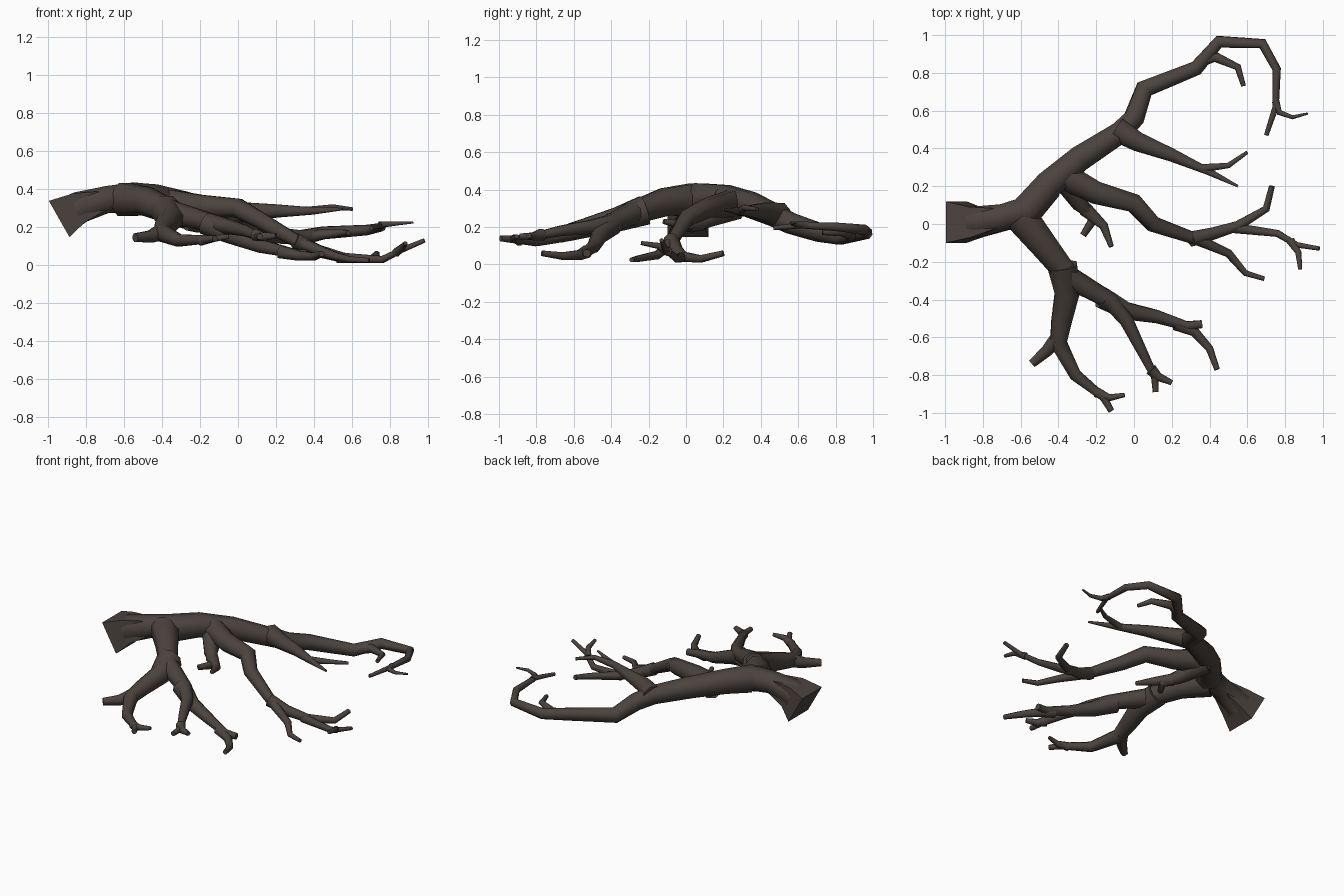
import bpy
import bmesh
from math import cos, sin, pi
from mathutils import Vector

cube = bpy.data.objects.get("Cube")
if cube:
    bpy.data.objects.remove(cube, do_unlink=True)

# Single dark bark colour
bark = bpy.data.materials.new("dark_bark")
bark.use_nodes = True
bark_colour = (0.07, 0.055, 0.047, 1)
bark.diffuse_color = bark_colour
shader = bark.node_tree.nodes["Principled BSDF"]
shader.inputs["Base Color"].default_value = bark_colour
shader.inputs["Roughness"].default_value = 0.9


def tapered_radii(points, thick, thin):
    """Radius at every point, shrinking along the path, fastest near its root."""
    travelled = [0.0]
    for start, end in zip(points, points[1:]):
        travelled.append(travelled[-1] + (end - start).length)
    return [thick + (thin - thick) * (d / travelled[-1]) ** 0.85 for d in travelled]


def limb(name, path, thick=None, thin=None, radii=None, sides=8):
    """Sweep a closed, tapering tube along a path with mitred bends."""
    points = [Vector(p) for p in path]
    radii = radii or tapered_radii(points, thick, thin)
    last = len(points) - 1
    bm = bmesh.new()
    rings = []
    side = None
    for i, (point, radius) in enumerate(zip(points, radii)):
        incoming = (points[i] - points[max(i - 1, 0)]).normalized()
        outgoing = (points[min(i + 1, last)] - points[i]).normalized()
        tangent = (incoming + outgoing).normalized()
        # Carry the previous frame along so the tube does not twist
        if side is None:
            side = tangent.cross(Vector((0, 0, 1)))
        side = (side - tangent * side.dot(tangent)).normalized()
        up = side.cross(tangent)
        ring = []
        for k in range(sides):
            angle = 2 * pi * (k + 0.5) / sides
            offset = side * cos(angle) + up * sin(angle)
            ring.append(bm.verts.new(point + offset * radius))
        rings.append(ring)
    for lower, upper in zip(rings, rings[1:]):
        for k in range(sides):
            n = (k + 1) % sides
            bm.faces.new((lower[k], lower[n], upper[n], upper[k]))
    bm.faces.new(list(reversed(rings[0])))
    bm.faces.new(rings[-1])
    bmesh.ops.recalc_face_normals(bm, faces=bm.faces[:])
    mesh = bpy.data.meshes.new(name)
    bm.to_mesh(mesh)
    bm.free()
    mesh.materials.append(bark)
    obj = bpy.data.objects.new(name, mesh)
    bpy.context.collection.objects.link(obj)
    limbs.append(obj)


limbs = []

# Squared, flared stump running into the arched crown
limb("stump", [(-.94, .01, .243), (-.84, .01, .3), (-.72, .03, .335)],
     radii=[.155, .115, .075], sides=4)
limb("trunk",
     [(-.9, .01, .265), (-.83, .01, .305), (-.69, .035, .345), (-.56, .07, .355), (-.45, .2, .35)],
     radii=[.1, .09, .076, .085, .078])

# Long back root that hooks round at its tip
limb("back_root",
     [(-.56, .08, .35), (-.45, .21, .35), (-.29, .345, .32), (-.08, .48, .26),
      (0, .56, .22), (.055, .715, .17), (.33, .825, .145), (.45, .965, .17),
      (.68, .955, .185), (.755, .82, .2), (.75, .62, .21), (.7, .47, .195)],
     thick=.09, thin=.012)
limb("back_root_tip_twig", [(.75, .65, .21), (.77, .59, .215), (.84, .565, .22), (.92, .585, .225)],
     thick=.022, thin=.006)
limb("back_root_hook_twig", [(.37, .87, .15), (.43, .885, .16), (.55, .83, .17), (.58, .73, .17)],
     thick=.035, thin=.013)

# Thin fork leaving the back root
limb("back_fork",
     [(-.09, .5, .265), (.02, .435, .28), (.2, .365, .285), (.39, .28, .285), (.55, .2, .295)],
     thick=.07, thin=.007)
limb("back_fork_twig", [(.36, .295, .285), (.5, .31, .305), (.6, .38, .295)], thick=.024, thin=.01)

# Middle root that drops to the ground
limb("middle_root",
     [(-.4, .27, .33), (-.2, .165, .31), (0, .11, .3), (.1, 0, .245), (.33, -.08, .115),
      (.5, -.155, .05), (.59, -.26, .03), (.69, -.29, .025)],
     thick=.08, thin=.013)
limb("middle_fork",
     [(.3, -.08, .13), (.42, -.05, .075), (.55, -.01, .04), (.7, .08, .03), (.73, .2, .06)],
     thick=.043, thin=.016)
limb("middle_fork_tip",
     [(.52, -.02, .04), (.76, -.05, .03), (.86, -.11, .08), (.98, -.13, .13)],
     thick=.03, thin=.012)
limb("middle_fork_twig", [(.83, -.09, .065), (.87, -.15, .1), (.88, -.24, .115)], thick=.024, thin=.011)

# Short forked rootlet under the crown
limb("rootlet", [(-.38, .26, .31), (-.29, .11, .24), (-.21, .03, .2), (-.27, -.06, .2)],
     thick=.075, thin=.018)
limb("rootlet_twig", [(-.26, .08, .22), (-.16, -.01, .21), (-.12, -.12, .23)], thick=.042, thin=.014)

# Front root splitting into three
limb("front_root",
     [(-.6, .04, .345), (-.48, -.11, .335), (-.34, -.285, .275), (-.13, -.405, .22), (-.04, -.51, .2),
      (.04, -.67, .18), (.11, -.81, .15), (.115, -.89, .15)],
     thick=.095, thin=.017)
limb("front_root_twig", [(.09, -.77, .16), (.13, -.81, .15), (.2, -.84, .155)], thick=.034, thin=.015)
limb("front_inner_fork",
     [(-.38, -.22, .29), (-.355, -.37, .24), (-.385, -.52, .2), (-.4, -.63, .17), (-.31, -.8, .13),
      (-.16, -.92, .135), (-.12, -.99, .14)],
     thick=.085, thin=.017)
limb("front_inner_stub", [(-.39, -.59, .18), (-.46, -.67, .15), (-.54, -.74, .145)], thick=.048, thin=.024)
limb("front_inner_twig", [(-.2, -.89, .13), (-.13, -.92, .14), (-.05, -.905, .15)], thick=.03, thin=.012)
limb("front_outer_fork",
     [(-.17, -.39, .22), (-.04, -.46, .16), (.12, -.49, .1), (.28, -.54, .065), (.36, -.53, .06)],
     thick=.062, thin=.022)
limb("front_outer_twig", [(.22, -.53, .07), (.32, -.57, .05), (.4, -.66, .045), (.44, -.77, .06)],
     thick=.036, thin=.016)

# Soft bark with crisp cut ends
bpy.ops.object.select_all(action="DESELECT")
for obj in limbs:
    obj.select_set(True)
bpy.context.view_layer.objects.active = limbs[0]
bpy.ops.object.shade_smooth_by_angle(angle=pi / 3)
